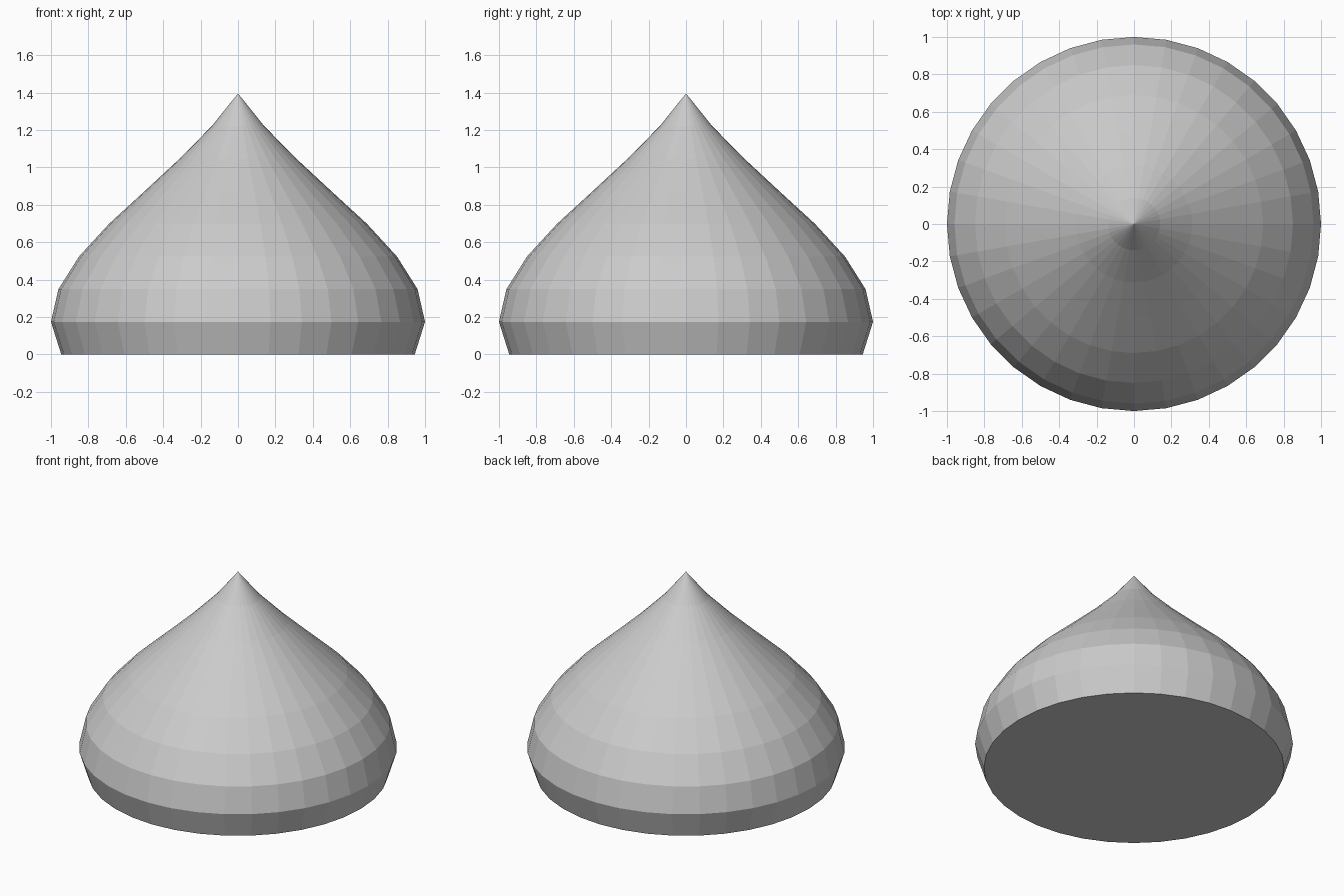
import bpy, bmesh
from math import cos, sin, tau

if "Cube" in bpy.data.objects:
    bpy.data.objects.remove(bpy.data.objects["Cube"])

SIDES = 36
HEIGHT = 1.395
# ring radii at equal height steps, base to just below the tip
RADII = [0.945, 1.0, 0.96, 0.85, 0.69, 0.50, 0.312, 0.14]

bm = bmesh.new()

# rings of the onion-shaped profile
step = HEIGHT / len(RADII)
rings = [[bm.verts.new((r * cos(tau * i / SIDES), r * sin(tau * i / SIDES), k * step))
          for i in range(SIDES)] for k, r in enumerate(RADII)]
tip = bm.verts.new((0, 0, HEIGHT))

# side bands
for low, high in zip(rings, rings[1:]):
    for i in range(SIDES):
        j = (i + 1) % SIDES
        bm.faces.new((low[i], low[j], high[j], high[i]))

# pointed top and flat base
for i in range(SIDES):
    bm.faces.new((rings[-1][i], rings[-1][(i + 1) % SIDES], tip))
bm.faces.new(rings[0][::-1])

mesh = bpy.data.meshes.new("onion_dome")
bm.to_mesh(mesh)
bm.free()
bpy.context.collection.objects.link(bpy.data.objects.new("onion_dome", mesh))
